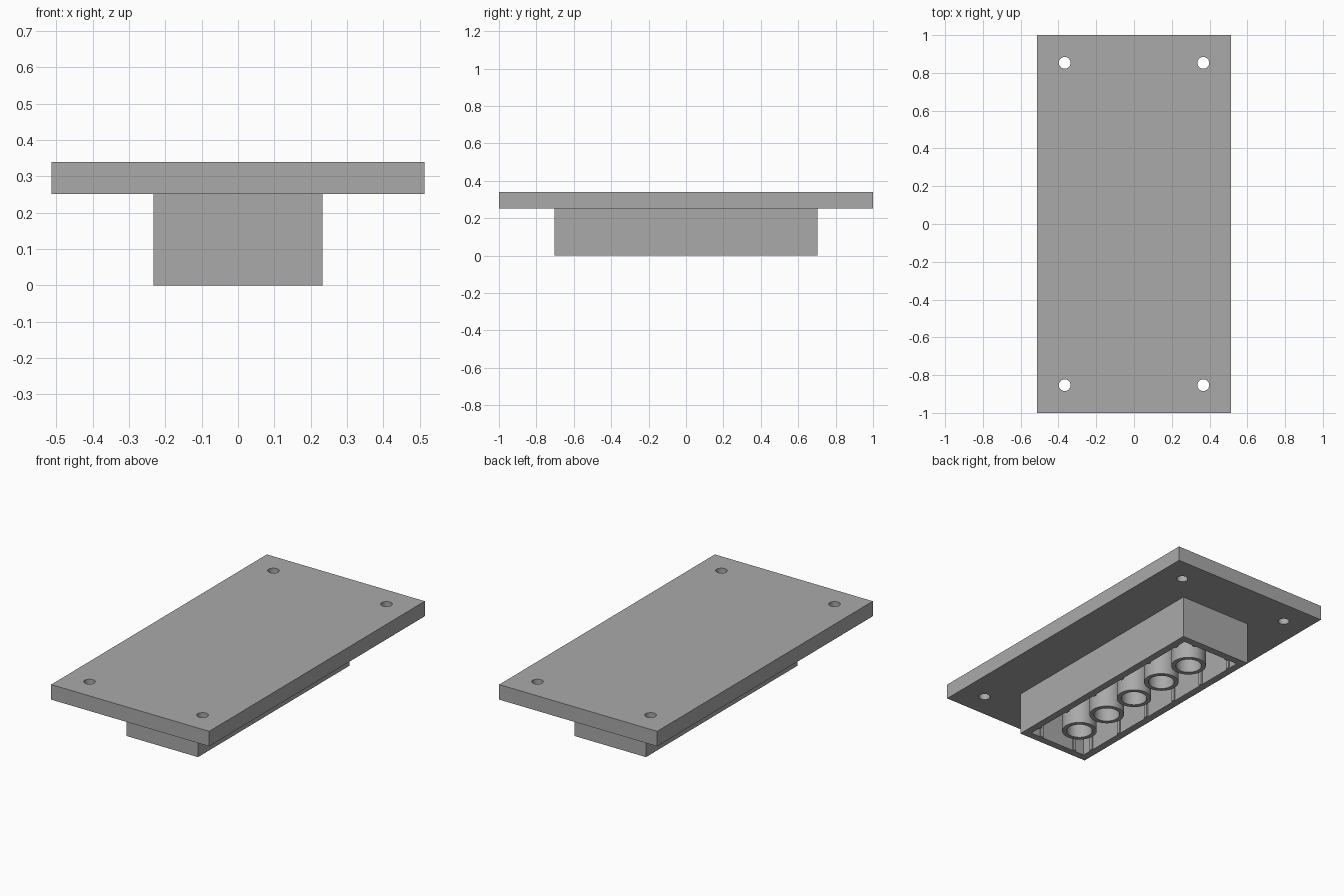
import bpy
from math import radians

cube = bpy.data.objects.get("Cube")
if cube:
    bpy.data.objects.remove(cube, do_unlink=True)

PITCH = 0.2354                  # spacing of the socket grid
HALF_X, HALF_Y = 0.2325, 0.703  # socket outer half size
DEPTH = 0.2517                  # socket height, underside of the plate
TOP = 0.34
WALL = 0.043
RIB_W, RIB_D = 0.021, 0.0085

grey = bpy.data.materials.new("plain grey")
grey.use_nodes = True
colour = (0.40, 0.40, 0.40, 1)
grey.diffuse_color = colour
grey.node_tree.nodes["Principled BSDF"].inputs["Base Color"].default_value = colour


def finish(obj, name):
    obj.name = name
    obj.data.materials.append(grey)
    return obj


def box(name, x, y, z0, z1, sx, sy):
    bpy.ops.mesh.primitive_cube_add(size=1, location=(x, y, (z0 + z1) / 2))
    obj = bpy.context.object
    obj.scale = (sx, sy, z1 - z0)
    bpy.ops.object.transform_apply(location=False, rotation=False, scale=True)
    return finish(obj, name)


def cylinder(name, x, y, z0, z1, r):
    bpy.ops.mesh.primitive_cylinder_add(
        vertices=48, radius=r, depth=z1 - z0, location=(x, y, (z0 + z1) / 2))
    return finish(bpy.context.object, name)


def cut(target, cutters):
    for cutter in cutters:
        bpy.context.view_layer.objects.active = target
        mod = target.modifiers.new("cut", "BOOLEAN")
        mod.operation = "DIFFERENCE"
        mod.solver = "EXACT"
        mod.object = cutter
        bpy.ops.object.modifier_apply(modifier=mod.name)
        bpy.data.objects.remove(cutter, do_unlink=True)
    bpy.ops.object.select_all(action="DESELECT")
    target.select_set(True)
    bpy.context.view_layer.objects.active = target
    bpy.ops.object.shade_smooth_by_angle(angle=radians(30))


# Mounting plate with four screw holes
plate = box("mounting_plate", 0, 0, DEPTH, TOP, 1.026, 2)
cut(plate, [cylinder("hole_cutter", sx * 0.367, sy * 0.853, 0.2, 0.4, 0.031)
            for sx in (-1, 1) for sy in (-1, 1)])

# Hollow socket walls under the plate
walls = box("socket_walls", 0, 0, 0, DEPTH, 2 * HALF_X, 2 * HALF_Y)
cut(walls, [box("cavity_cutter", 0, 0, -0.1, 0.4,
                2 * (HALF_X - WALL), 2 * (HALF_Y - WALL))])

# Row of round tubes along the middle
for i in range(-2, 3):
    tube = cylinder("socket_tube", 0, i * PITCH, 0, DEPTH, 0.0957)
    cut(tube, [cylinder("bore_cutter", 0, i * PITCH, -0.1, 0.4, 0.0707)])

# Thin gripping ribs on the inner walls
for side in (-1, 1):
    for i in range(6):
        box("side_rib", side * (HALF_X - WALL - RIB_D / 2), (i - 2.5) * PITCH,
            0, DEPTH, RIB_D, RIB_W)
    for i in (-0.5, 0.5):
        box("end_rib", i * PITCH, side * (HALF_Y - WALL - RIB_D / 2),
            0, DEPTH, RIB_W, RIB_D)
